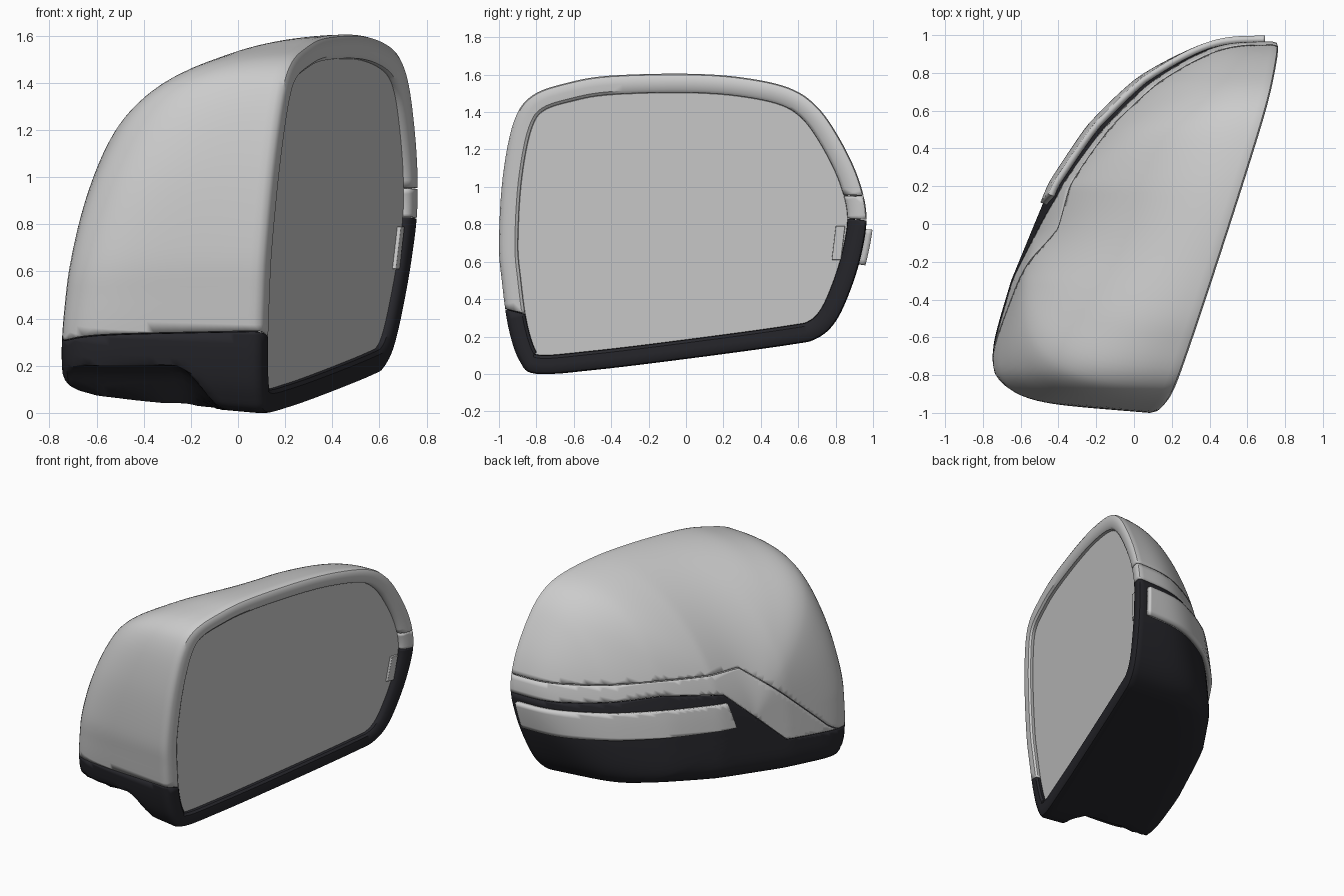
import bpy, bmesh, math
from mathutils import Vector

if "Cube" in bpy.data.objects:
    bpy.data.objects.remove(bpy.data.objects["Cube"])

# Rim outline seen from the right (y, z)
OUTLINE = [(-.8, 0), (-.89, .07), (-.95, .25), (-.985, .5), (-1, .7), (-.98, 1.05), (-.92, 1.35),
           (-.82, 1.49), (-.62, 1.56), (-.4, 1.595), (0, 1.605), (.3, 1.585), (.55, 1.53), (.7, 1.43),
           (.82, 1.26), (.92, 1.05), (.965, .85), (.94, .65), (.88, .45), (.8, .28), (.7, .19),
           (.55, .155), (0, .08), (-.5, .02)]
CENTER = Vector((-.05, .55))
# Back depth (y, x) and the part lines (y, z)
BACK = [(-1, -.8), (-.8, -.785), (-.3, -.64), (.2, -.44), (.5, -.25), (.75, -.04), (.95, .2), (1.1, .4)]
BASE_EDGE = [(-1.1, .35), (-.97, .345), (-.8, .305), (-.7, .315), (-.27, .37), (.15, .8), (.5, .86), (.97, .82)]
SHELL_EDGE = [(-1.1, .35), (-.97, .345), (-.8, .305), (-.7, .315), (-.62, .36), (-.03, .93), (.5, .96), (.97, .95)]


def lerp(table, y):
    for (a, p), (b, q) in zip(table, table[1:]):
        if y <= b:
            return p + (q - p) * max(0, (y - a) / (b - a))
    return table[-1][1]


def smoothstep(a, b, x):
    t = min(1, max(0, (x - a) / (b - a)))
    return t * t * (3 - 2 * t)


def smooth_loop(pts, n):
    out, k = [], len(pts)
    for i in range(k):
        a, b, c, d = (Vector(pts[(i + j) % k]) for j in (-1, 0, 1, 2))
        for s in range(n):
            t = s / n
            out.append(.5 * (2 * b + (c - a) * t + (2 * a - 5 * b + 4 * c - d) * t * t
                             + (3 * b - a - 3 * c + d) * t ** 3))
    return out


def rim_x(y, z):
    return .39 + .325 * y + .077 * z


LOOP = smooth_loop(OUTLINE, 6)
N = len(LOOP)


def rim_point(i, inset, dx):
    # Inset square to the outline, averaged over neighbours
    t = (LOOP[(i + 6) % N] - LOOP[i - 6]).normalized()
    nrm = Vector((-t.y, t.x))
    if nrm.dot(CENTER - LOOP[i]) < 0:
        nrm = -nrm
    p = LOOP[i] + nrm * inset
    return Vector((rim_x(*p) + dx, p.x, p.y))


def body_point(o, phi):
    # Squarish at sides and bottom, elliptical towards the top
    d = o - CENTER
    u = d.normalized()
    n = 1.9 + 3.1 * (1 - max(0, u.y)) + 3 * max(0, -u.y) + 2 * max(0, -u.x) ** 2 * (1 - max(0, u.y))
    c, s = max(0, math.cos(phi)), math.sin(phi)
    k = (c ** n + s ** n) ** (-1 / n)
    f, g = c * k, s * k
    y, z = CENTER + d * f
    z += .08 * g * f * max(0, (CENTER.y - o.y) / CENTER.y)
    y += .07 * g * f * max(0, -u.x) ** 2
    r = rim_x(y, z) - .035
    x = r - g * (r - lerp(BACK, y) - .1 * (z - .4))
    # Mounting scoop under the front end leaves a thin lip
    z = max(z, .2 * smoothstep(-.03, -.27, x) * smoothstep(-.58, -.84, y))
    return Vector((x, y, z))


def make_body():
    bm = bmesh.new()
    rim = [(.105, -.05), (.1, -.015), (.085, -.002), (.05, 0), (.022, -.002), (.006, -.012)]
    rows = [[rim_point(i, *r) for i in range(N)] for r in rim]
    m = 48
    rows += [[body_point(o, i / m * math.pi / 2) for o in LOOP] for i in range(m)]
    rows = [[bm.verts.new(p) for p in row] for row in rows]
    for a, b in zip(rows, rows[1:]):
        for i in range(N):
            j = (i + 1) % N
            bm.faces.new((a[i], a[j], b[j], b[i]))
    pole = bm.verts.new(body_point(LOOP[0], math.pi / 2))
    for i in range(N):
        bm.faces.new((rows[-1][i], rows[-1][(i + 1) % N], pole))
    bmesh.ops.recalc_face_normals(bm, faces=bm.faces)
    # The pole faces -x, so its normal must too
    bm.normal_update()
    if pole.normal.x > 0:
        bmesh.ops.reverse_faces(bm, faces=bm.faces)
    return bm


def cut(bm, co, no):
    bmesh.ops.bisect_plane(bm, geom=bm.verts[:] + bm.edges[:] + bm.faces[:], dist=1e-5,
                           plane_co=co, plane_no=no, clear_outer=True)


def clip(bm, edge, keep_above, shift=0):
    # Trim along a height line that varies with y
    for v in bm.verts:
        v.co.z -= lerp(edge, v.co.y) + shift
    cut(bm, (0, 0, 0), (0, 0, -1 if keep_above else 1))
    for v in bm.verts:
        v.co.z += lerp(edge, v.co.y) + shift
    # Merge slivers into the trimmed border
    border = [v for v in bm.verts if v.is_boundary]
    near = {w for v in border for e in v.link_edges for w in e.verts}
    targets = {}
    for v in near - set(border):
        b = min((e.other_vert(v) for e in v.link_edges), key=lambda w: (w.co - v.co).length)
        if b.is_boundary and (b.co - v.co).length < .008:
            targets[v] = b
    bmesh.ops.weld_verts(bm, targetmap=targets)


def finish(bm, name, color=None, thick=0, offset=-1, bevel=0):
    me = bpy.data.meshes.new(name)
    bm.to_mesh(me)
    bm.free()
    ob = bpy.data.objects.new(name, me)
    bpy.context.collection.objects.link(ob)
    if color:
        mat = bpy.data.materials.new(name + "_color")
        mat.diffuse_color = color
        mat.use_nodes = True
        mat.node_tree.nodes["Principled BSDF"].inputs["Base Color"].default_value = mat.diffuse_color
        me.materials.append(mat)
    if thick:
        mod = ob.modifiers.new("thickness", 'SOLIDIFY')
        mod.thickness, mod.offset = thick, offset
    if bevel:
        mod = ob.modifiers.new("bevel", 'BEVEL')
        mod.width, mod.segments, mod.limit_method, mod.angle_limit = bevel, 2, 'ANGLE', math.radians(50)
    bpy.ops.object.select_all(action='DESELECT')
    ob.select_set(True)
    bpy.context.view_layer.objects.active = ob
    bpy.ops.object.shade_smooth_by_angle(angle=math.radians(35))
    return ob


BLACK = (.02, .02, .025, 1)

# Upper cover
bm = make_body()
clip(bm, SHELL_EDGE, True, .004)
finish(bm, "upper_cover", thick=.012)

# Trim band between cover and base
bm = make_body()
clip(bm, SHELL_EDGE, False, -.002)
clip(bm, BASE_EDGE, True, .004)
finish(bm, "trim_band", thick=.012)

# Black lower housing
bm = make_body()
clip(bm, BASE_EDGE, False)
finish(bm, "lower_housing", BLACK, thick=.012)

# Turn signal bar wrapping round the back
bm = make_body()
clip(bm, [(0, .735), (.5, .765), (1, .775)], False)
clip(bm, [(0, .56), (.5, .58), (1, .59)], True)
cut(bm, (0, -.04, 0), (0, -1, .25))
cut(bm, (.39 - .07, 0, 0), (1, -.325, -.077))
finish(bm, "signal_bar", thick=.035, offset=1)

# Mirror glass
bm = bmesh.new()
bm.faces.new([bm.verts.new(rim_point(i, .1, -.035)) for i in range(N)])
bmesh.ops.recalc_face_normals(bm, faces=bm.faces)
finish(bm, "mirror_glass")

# Small lens at the inner edge of the rim
bm = bmesh.new()
bmesh.ops.create_cube(bm, size=1)
for v in bm.verts:
    x, y, z = v.co
    z = .7 + z * .18
    y = .815 + .05 * y + .12 * (z - .7)
    v.co = (rim_x(y, z) - .03 + x * .02, y, z)
finish(bm, "inner_lens", bevel=.003)
